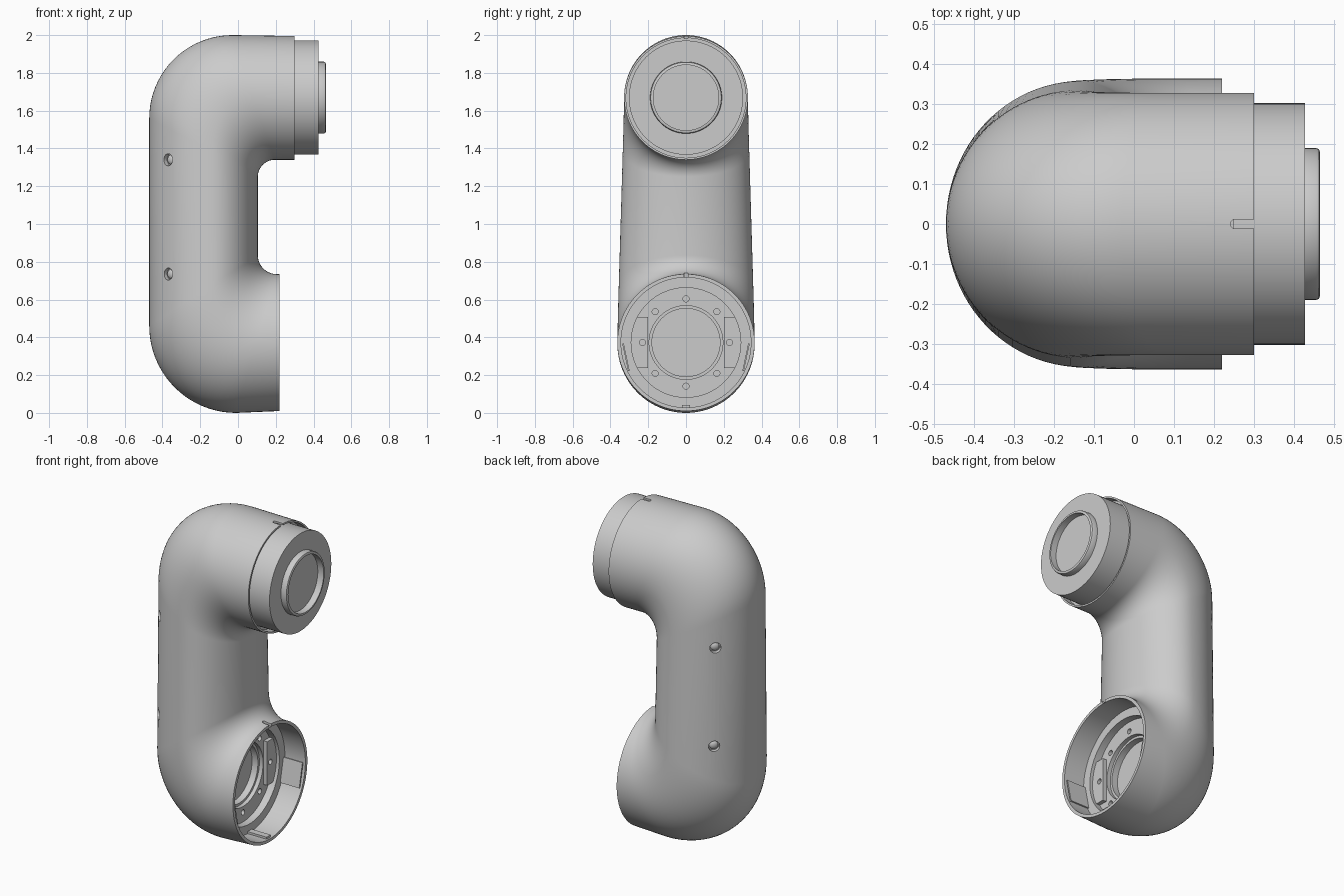
import bpy, bmesh
from math import sin, cos, pi, radians
from mathutils import Vector, Matrix

if "Cube" in bpy.data.objects:
    bpy.data.objects.remove(bpy.data.objects["Cube"])

ZL, ZU = 0.3725, 1.6675      # centre heights of the lower and upper openings


def make_object(name, bm):
    bmesh.ops.remove_doubles(bm, verts=bm.verts, dist=1e-5)
    bmesh.ops.recalc_face_normals(bm, faces=bm.faces)
    me = bpy.data.meshes.new(name)
    bm.to_mesh(me)
    bm.free()
    ob = bpy.data.objects.new(name, me)
    bpy.context.collection.objects.link(ob)
    return ob


def lathe(name, profile, zc, steps=96):
    """Revolve (x, radius) points about the horizontal x axis at height zc."""
    bm = bmesh.new()
    vs = [bm.verts.new((x, 0, zc + r)) for x, r in profile]
    es = [bm.edges.new(p) for p in zip(vs, vs[1:])]
    bmesh.ops.spin(bm, geom=vs + es, cent=(0, 0, zc), axis=(1, 0, 0),
                   angle=2 * pi, steps=steps)
    return make_object(name, bm)


def box(name, centre, size, tilt=0):
    bm = bmesh.new()
    m = (Matrix.Translation(centre) @ Matrix.Rotation(tilt, 4, 'X')
         @ Matrix.Diagonal((*size, 1)))
    bmesh.ops.create_cube(bm, size=1, matrix=m)
    return make_object(name, bm)


def rod(name, centre, direction, r, depth, segments=32):
    bm = bmesh.new()
    rot = Vector(direction).to_track_quat('Z', 'Y').to_matrix().to_4x4()
    bmesh.ops.create_cone(bm, cap_ends=True, segments=segments, radius1=r, radius2=r,
                          depth=depth, matrix=Matrix.Translation(centre) @ rot)
    return make_object(name, bm)


def boolean(target, tool, op='DIFFERENCE'):
    mod = target.modifiers.new("cut", 'BOOLEAN')
    mod.operation, mod.solver, mod.object = op, 'EXACT', tool
    bpy.context.view_layer.objects.active = target
    bpy.ops.object.modifier_apply(modifier=mod.name)
    bpy.data.objects.remove(tool, do_unlink=True)


def arc(cx, cz, r, a):
    return Vector((cx + r * cos(a), 0, cz + r * sin(a)))


# Elbow body: sections stretched between the outer and inner side profiles
N = 20
sections = [(Vector((0.22, 0, 0.01)), Vector((0.22, 0, 0.735)), 0.5)]
for i in range(N + 1):
    t = i / N
    a = -pi / 2 * (1 + t)
    sections.append((arc(-0.01, 0.46, 0.46, a),
                     arc(0.205, 0.835, 0.10, a),
                     0.5 + 0.08 * sin(t * pi / 2) ** 2))
for i in range(N + 1):
    t = i / N
    a = pi - pi / 2 * t
    sections.append((arc(-0.03, 1.56, 0.44, a),
                     arc(0.195, 1.25, 0.09, a),
                     0.5 + 0.08 * cos(t * pi / 2) ** 2))
sections.append((Vector((0.30, 0, 1.995)), Vector((0.30, 0, 1.34)), 0.5))

SEG = 96
bm = bmesh.new()
rings = []
for o, i, f in sections:
    axis, c = i - o, o.lerp(i, f)
    w = 0.3635 - 0.0277 * ((o.z + i.z) / 2 - ZL)
    ring = []
    for k in range(SEG):
        u, v = cos(2 * pi * k / SEG), sin(2 * pi * k / SEG)
        p = c + axis * (u * (f if u < 0 else 1 - f))
        ring.append(bm.verts.new((p.x, w * v, p.z)))
    rings.append(ring)
for a, b in zip(rings, rings[1:]):
    for k in range(SEG):
        bm.faces.new((a[k], a[(k + 1) % SEG], b[(k + 1) % SEG], b[k]))
bm.faces.new(rings[0])
bm.faces.new(rings[-1])
body = make_object("elbow_body", bm)

# Stepped socket inside the lower opening
boolean(body, lathe("socket_cutter", [(-0.03, 0), (-0.03, 0.18), (0.01, 0.18), (0.01, 0.195),
                                      (0.035, 0.195), (0.035, 0.29), (0.08, 0.29),
                                      (0.08, 0.344), (0.3, 0.344), (0.3, 0)], ZL))
# Raised side pads and bolt holes in the socket
for s in (-1, 1):
    boolean(body, box("pad", (0.035, s * 0.255, ZL), (0.05, 0.11, 0.27)), 'UNION')
for k in range(8):
    a = k * pi / 4
    boolean(body, rod("bolt_hole", (0.05, 0.231 * cos(a), ZL + 0.231 * sin(a)),
                      (1, 0, 0), 0.016, 0.09, 20))

# Rim groove of the upper end
boolean(body, lathe("groove_cutter", [(0.25, 0), (0.25, 0.317), (0.35, 0.317), (0.35, 0)], ZU))

# Alignment slots on top of both rims
for x_in, x_out, z in ((0.252, 0.32, 2.0), (0.18, 0.24, 0.735)):
    boolean(body, box("slot", ((x_in + x_out) / 2, 0, z), (x_out - x_in, 0.022, 0.034)))
    boolean(body, rod("slot_end", (x_in, 0, z), (0, 0, 1), 0.0111, 0.0342, 24))

# Screw recesses on the back, with domed screws
for s in (-1, 1):
    for z in (0.735, 1.34):
        w = 0.3635 - 0.0277 * (z - ZL)
        p = Vector((-0.37, s * w * 0.714, z))
        n = Vector((-1, s, 0)).normalized()
        boolean(body, rod("recess", p, n, 0.032, 0.05))
        bm = bmesh.new()
        m = (Matrix.Translation(p - n * 0.025) @ n.to_track_quat('Z', 'Y').to_matrix().to_4x4()
             @ Matrix.Diagonal((1, 1, 0.6, 1)))
        bmesh.ops.create_uvsphere(bm, u_segments=24, v_segments=12, radius=0.026, matrix=m)
        make_object("screw_head", bm)

# Upper collar with raised, recessed boss
lathe("output_collar", [(0.2, 0), (0.2, 0.302), (0.427, 0.302), (0.427, 0.19),
                        (0.455, 0.19), (0.462, 0.187), (0.465, 0.18), (0.465, 0.173),
                        (0.425, 0.173), (0.425, 0)], 1.669)

# Small ribs along the inside wall of the lower opening
box("bottom_rib", (0.145, 0, 0.034), (0.13, 0.04, 0.016))
for s in (-1, 1):
    box("side_rib", (0.145, s * 0.318, 0.295), (0.13, 0.008, 0.15), s * -radians(12))

# Smooth shading with sharp edges kept
bpy.ops.object.select_all(action='DESELECT')
for ob in bpy.context.scene.objects:
    ob.select_set(True)
bpy.context.view_layer.objects.active = body
bpy.ops.object.shade_smooth_by_angle(angle=radians(30))
